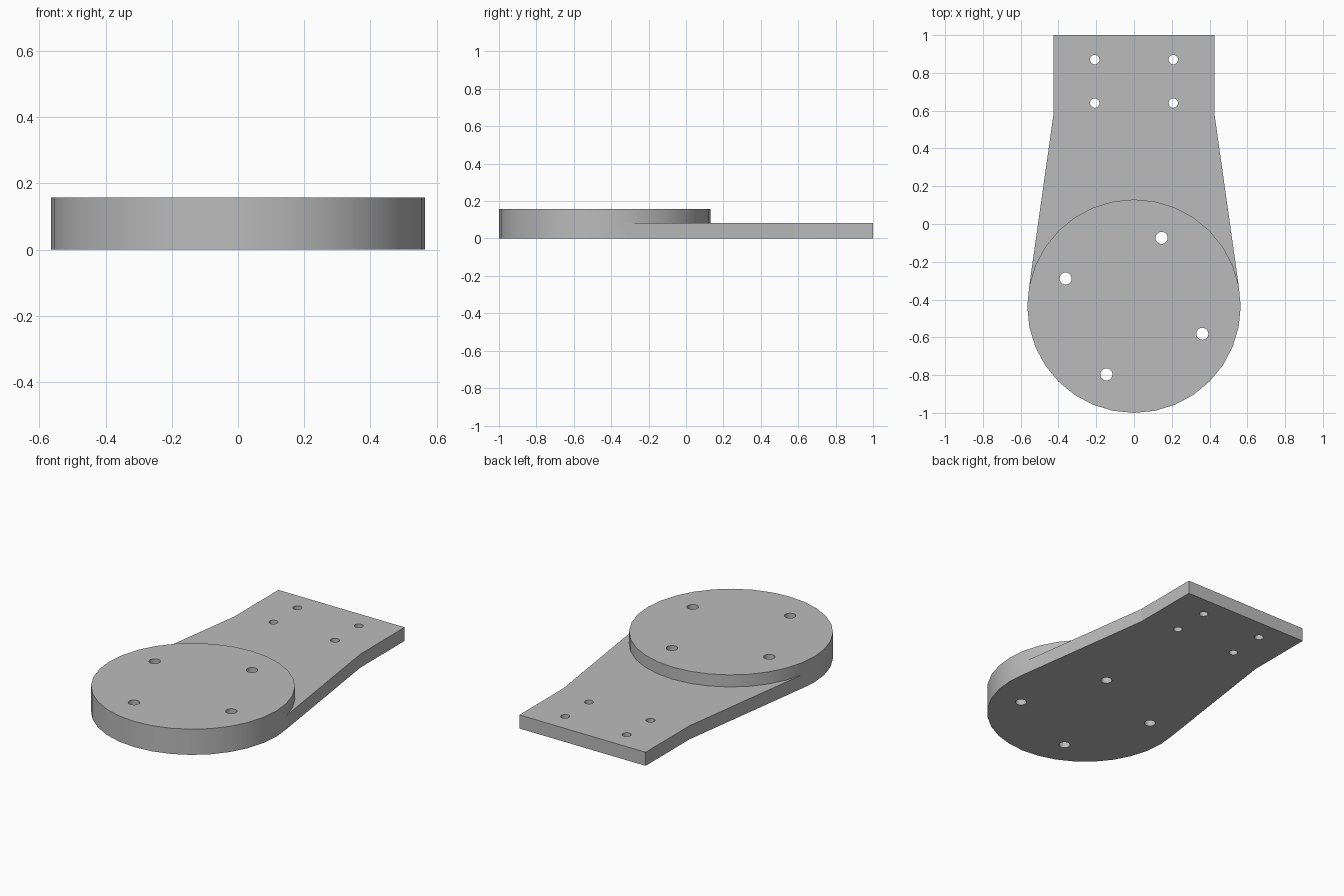
import bpy
import bmesh
from math import cos, sin, radians
from mathutils import Matrix

cube = bpy.data.objects.get("Cube")
if cube:
    bpy.data.objects.remove(cube)

CENTRE_Y, RADIUS, SEGMENTS = -0.435, 0.565, 32
DISC_TOP, ARM_TOP = 0.157, 0.083

grey = bpy.data.materials.new("plain grey")
grey.use_nodes = True
colour = (0.5, 0.5, 0.5, 1)
grey.diffuse_color = colour
grey.node_tree.nodes["Principled BSDF"].inputs["Base Color"].default_value = colour


def add_object(name, bm):
    mesh = bpy.data.meshes.new(name)
    bmesh.ops.recalc_face_normals(bm, faces=bm.faces)
    bm.to_mesh(mesh)
    bm.free()
    obj = bpy.data.objects.new(name, mesh)
    mesh.materials.append(grey)
    bpy.context.collection.objects.link(obj)
    return obj


def add_cylinder(bm, x, y, z0, z1, radius, segments):
    bmesh.ops.create_cone(bm, cap_ends=True, segments=segments,
                          radius1=radius, radius2=radius, depth=z1 - z0,
                          matrix=Matrix.Translation((x, y, (z0 + z1) / 2)))


def apply_boolean(target, tool, operation):
    mod = target.modifiers.new(operation, 'BOOLEAN')
    mod.operation, mod.object, mod.solver = operation, tool, 'EXACT'
    bpy.context.view_layer.objects.active = target
    bpy.ops.object.modifier_apply(modifier=mod.name)
    bpy.data.objects.remove(tool)


# Round mounting disc
bm = bmesh.new()
add_cylinder(bm, 0, CENTRE_Y, 0, DISC_TOP, RADIUS, SEGMENTS)
bracket = add_object("mounting_bracket", bm)

# Tapered arm, starting at the disc rim and ending in a straight tab
step = radians(360 / SEGMENTS)
right_side = [(RADIUS * cos(step), CENTRE_Y + RADIUS * sin(step)), (0.427, 0.575), (0.427, 1)]
outline = right_side + [(-x, y) for x, y in reversed(right_side)]
bm = bmesh.new()
base = bm.faces.new([bm.verts.new((x, y, 0)) for x, y in outline])
top = bmesh.ops.extrude_face_region(bm, geom=[base])["geom"]
bmesh.ops.translate(bm, vec=(0, 0, ARM_TOP),
                    verts=[v for v in top if isinstance(v, bmesh.types.BMVert)])
apply_boolean(bracket, add_object("arm", bm), 'UNION')

# Screw holes: four around the disc, four in the tab
bm = bmesh.new()
for i in range(4):
    a = radians(68 + 90 * i)
    add_cylinder(bm, 0.39 * cos(a), CENTRE_Y + 0.39 * sin(a), -0.1, 0.3, 0.032, 24)
for x in (-0.208, 0.208):
    for y in (0.64, 0.87):
        add_cylinder(bm, x, y, -0.1, 0.3, 0.025, 24)
holes = add_object("hole_cutter", bm)
holes.hide_render = True
apply_boolean(bracket, holes, 'DIFFERENCE')

# Smooth round walls, flat large faces
bpy.ops.object.select_all(action='DESELECT')
bracket.select_set(True)
bpy.context.view_layer.objects.active = bracket
bpy.ops.object.shade_smooth_by_angle(angle=radians(30))
for face in bracket.data.polygons:
    if face.area > 0.03:
        face.use_smooth = False
